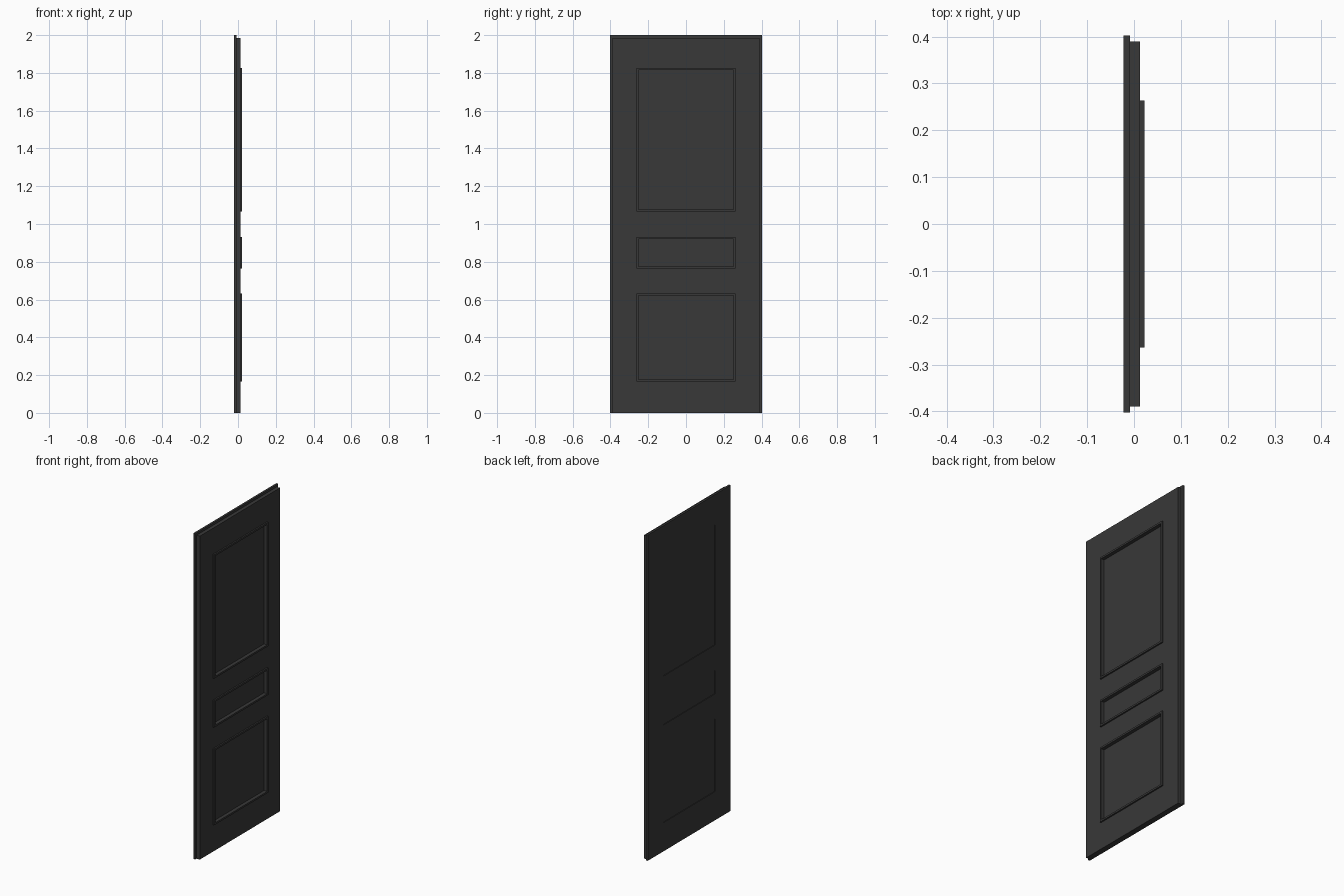
import bpy, bmesh

if "Cube" in bpy.data.objects:
    bpy.data.objects.remove(bpy.data.objects["Cube"])

mat = bpy.data.materials.new("dark_paint")
mat.diffuse_color = (0.04, 0.04, 0.04, 1)
mat.use_nodes = True
mat.node_tree.nodes["Principled BSDF"].inputs["Base Color"].default_value = mat.diffuse_color


def finish(name, bm):
    bmesh.ops.recalc_face_normals(bm, faces=bm.faces)
    mesh = bpy.data.meshes.new(name)
    bm.to_mesh(mesh)
    bm.free()
    mesh.materials.append(mat)
    ob = bpy.data.objects.new(name, mesh)
    bpy.context.collection.objects.link(ob)
    return ob


def box(name, x0, x1, y0, y1, z0, z1):
    bm = bmesh.new()
    bmesh.ops.create_cube(bm, size=1)
    for v in bm.verts:
        v.co.x = x1 if v.co.x > 0 else x0
        v.co.y = y1 if v.co.y > 0 else y0
        v.co.z = z1 if v.co.z > 0 else z0
    return finish(name, bm)


def frame(name, half, z0, z1, profile):
    # sweep a closed (inset, x) profile around a rectangle with mitred corners
    bm = bmesh.new()
    rings = []
    for d, x in profile:
        h, a, b = half - d, z0 + d, z1 - d
        rings.append([bm.verts.new((x, y, z))
                      for y, z in ((-h, a), (h, a), (h, b), (-h, b))])
    for i, r in enumerate(rings):
        s = rings[(i + 1) % len(rings)]
        for k in range(4):
            n = (k + 1) % 4
            bm.faces.new((r[k], r[n], s[n], s[k]))
    return finish(name, bm)


def cut(target, cutter):
    mod = target.modifiers.new(cutter.name, 'BOOLEAN')
    mod.operation = 'DIFFERENCE'
    mod.solver = 'EXACT'
    mod.object = cutter
    cutter.hide_render = True
    cutter.hide_set(True)
    cutter.display_type = 'WIRE'


BACK, LIP, FACE, TOP = -0.022, -0.009, 0.013, 0.022
HALF, W = 0.263, 0.011
panels = {"lower": (0.165, 0.633), "middle": (0.765, 0.931), "upper": (1.065, 1.826)}

# Door leaf, rebated on both sides and along the top
leaf = box("door_leaf", BACK, FACE, -0.402, 0.402, 0, 2)
cut(leaf, box("rebate_cutter_left", LIP, 0.1, -0.5, -0.389, -0.1, 2.1))
cut(leaf, box("rebate_cutter_right", LIP, 0.1, 0.389, 0.5, -0.1, 2.1))
cut(leaf, box("rebate_cutter_top", LIP, 0.1, -0.45, 0.45, 1.986, 2.2))

# Three openings, each with a recessed panel and raised moulding
for key, (z0, z1) in panels.items():
    h, a, b = HALF - W, z0 + W, z1 - W
    cut(leaf, box(key + "_opening_cutter", -0.1, 0.1, -h, h, a, b))
    box(key + "_panel", BACK + 0.004, 0.0, -h, h, a, b)
    frame(key + "_moulding", HALF, z0, z1,
          [(0, FACE), (0, TOP), (W, TOP), (W, FACE)])
